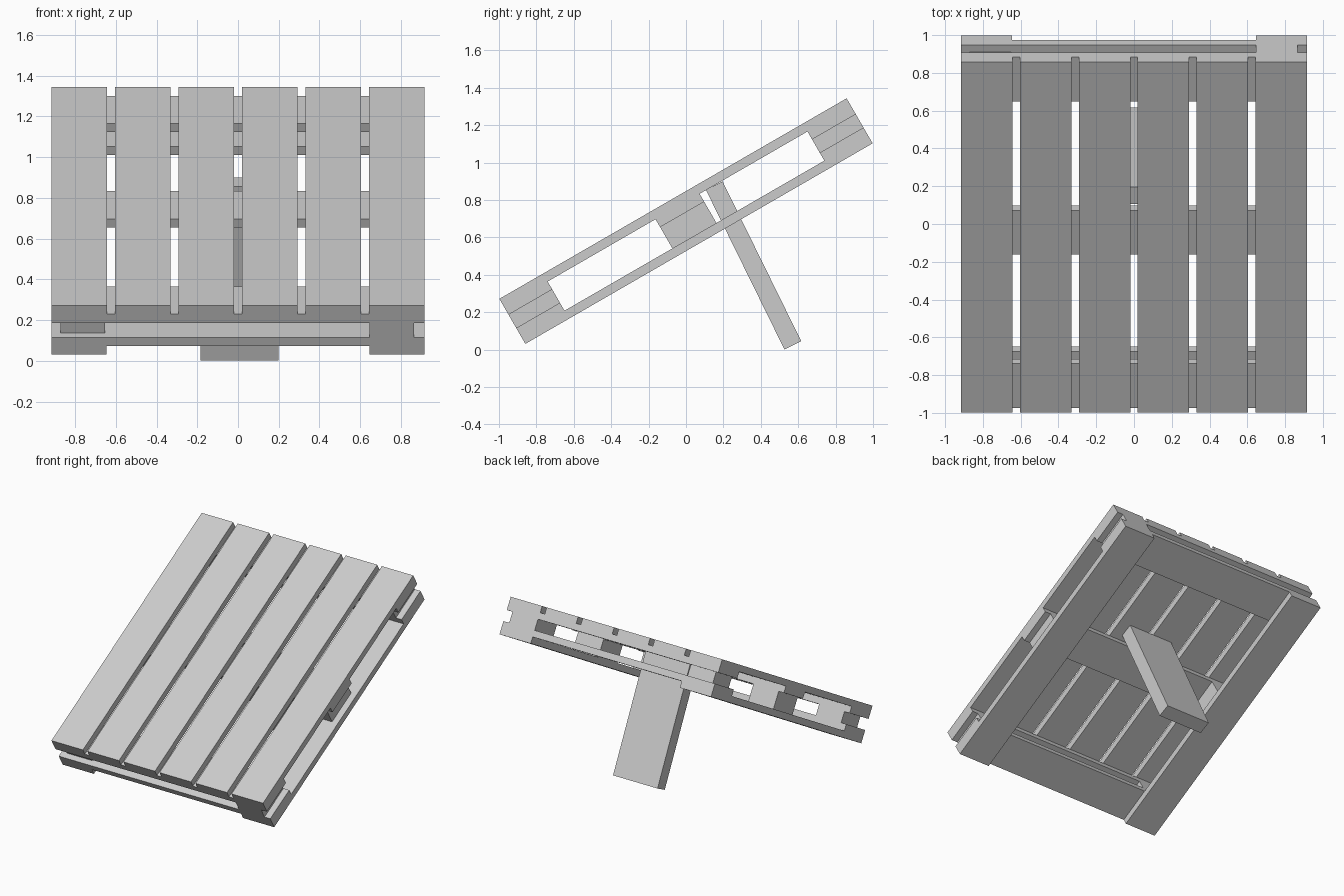
import bpy, math
from mathutils import Matrix, Vector

if "Cube" in bpy.data.objects:
    bpy.data.objects.remove(bpy.data.objects["Cube"])

TILT = math.radians(30)
# deck space: x across, v up the slope, w normal to the deck
DECK = Matrix.Translation((0, 0, 0.687)) @ Matrix.Rotation(TILT, 4, 'X')
HX, HV, HW = 0.915, 1.072, 0.139    # half sizes of the pallet
B, T, P = 0.27, 0.049, 0.09         # board width, thickness, inner face of outer boards
S = P - T                           # half height of the slot between cross boards


def box(name, x, v, w, frame=DECK):
    bpy.ops.mesh.primitive_cube_add(size=1)
    ob = bpy.context.object
    ob.name = name
    lo, hi = Vector((x[0], v[0], w[0])), Vector((x[1], v[1], w[1]))
    ob.data.transform(Matrix.Translation((lo + hi) / 2) @ Matrix.Diagonal((*(hi - lo), 1)))
    ob.matrix_world = frame
    return ob


# top planks running up the slope
plank = 0.272
pitch = (2 * HX - plank) / 5
for i in range(6):
    x0 = -HX + i * pitch
    box(f"top_plank_{i + 1}", (x0, x0 + plank), (-HV, HV), (P, HW))

# cross boards under the planks: front, middle, back
inner = HV - B
for name, v in (("front", (-HV, -inner)), ("middle", (-0.136, 0.136)), ("back", (inner, HV))):
    box(f"upper_cross_board_{name}", (-HX, HX), v, (S, P))
    if name != "middle":
        box(f"lower_cross_board_{name}", (-HX, HX), v, (-P, -S))

# bottom runners and spacer blocks on each side
for side, runner, bx, inset in (("left", (-HX, -HX + B), (-0.87, -0.652), 0.043),
                                ("right", (HX - B, HX), (0.645, 0.865), 0.0)):
    box(f"bottom_runner_{side}", runner, (-HV, HV), (-HW, -P))
    box(f"front_block_{side}", bx, (-HV + inset, -inner), (-S, S))
    box(f"back_block_{side}", bx, (inner, HV - inset), (-S, S))
    box(f"middle_block_{side}", bx, (-0.136, 0.136), (-P, S))

# prop leg under the deck
LEG = Matrix.Translation((0, 0.361, 0.45)) @ Matrix.Rotation(math.radians(26.2), 4, 'X')
box("prop_leg", (-0.185, 0.2), (-0.05, 0.05), (-0.476, 0.476), LEG)
